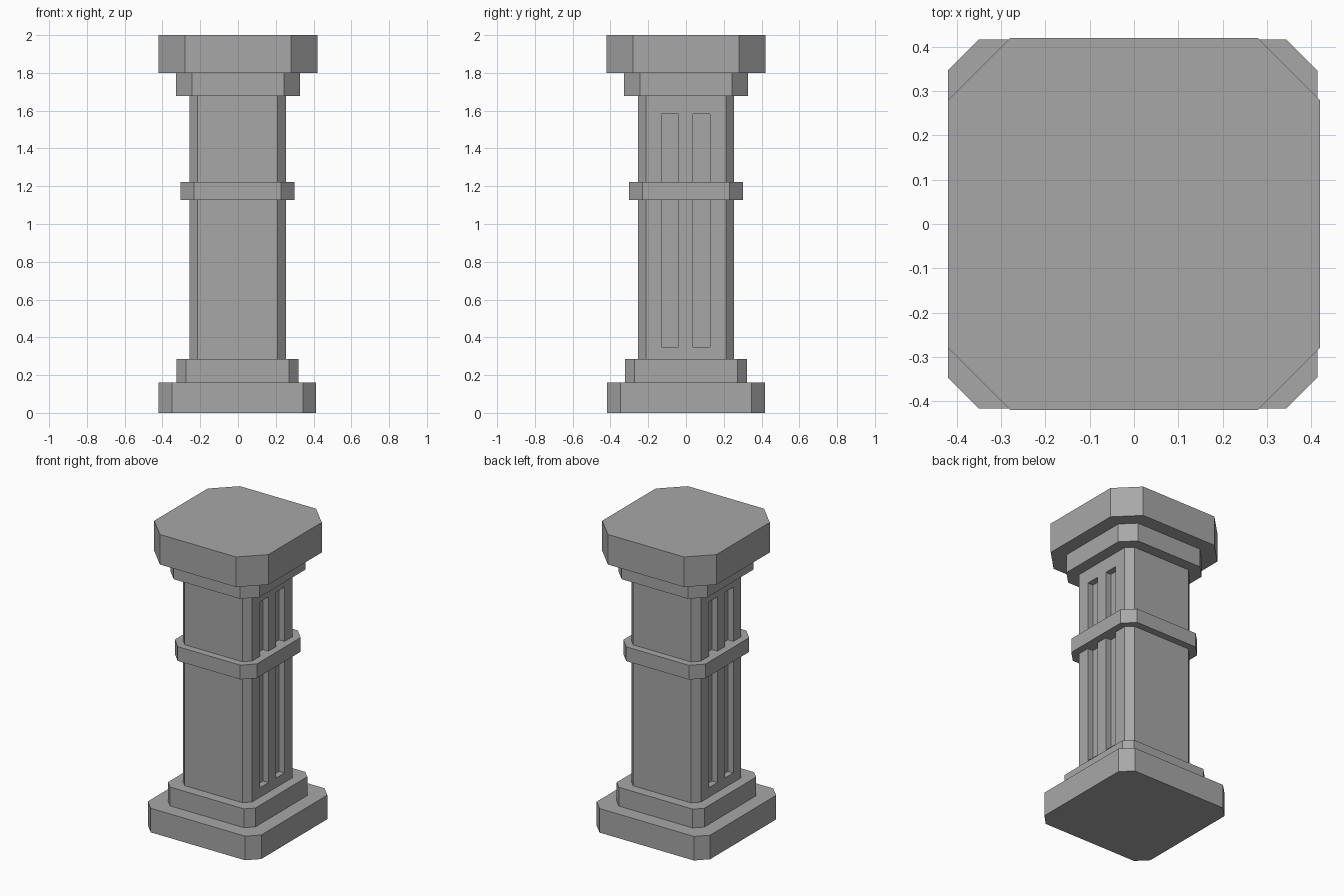
import bpy, bmesh

if "Cube" in bpy.data.objects:
    bpy.data.objects.remove(bpy.data.objects["Cube"])

stone = bpy.data.materials.new("stone")
stone.diffuse_color = (0.39, 0.39, 0.39, 1)
stone.use_nodes = True
stone.node_tree.nodes["Principled BSDF"].inputs["Base Color"].default_value = stone.diffuse_color


def finish(name, bm):
    bmesh.ops.recalc_face_normals(bm, faces=bm.faces)
    mesh = bpy.data.meshes.new(name)
    bm.to_mesh(mesh)
    bm.free()
    mesh.materials.append(stone)
    obj = bpy.data.objects.new(name, mesh)
    bpy.context.collection.objects.link(obj)
    return obj


def slab(name, half, chamfer, z0, z1, cx=0.0):
    """Square block with chamfered vertical corners."""
    h, k = half, half - chamfer
    outline = [(k, -h), (h, -k), (h, k), (k, h), (-k, h), (-h, k), (-h, -k), (-k, -h)]
    bm = bmesh.new()
    face = bm.faces.new([bm.verts.new((x + cx, y, z0)) for x, y in outline])
    top = bmesh.ops.extrude_face_region(bm, geom=[face])
    verts = [v for v in top["geom"] if isinstance(v, bmesh.types.BMVert)]
    bmesh.ops.translate(bm, verts=verts, vec=(0, 0, z1 - z0))
    # extrusion may drop the source face, so close any open end
    bmesh.ops.holes_fill(bm, edges=[e for e in bm.edges if e.is_boundary], sides=0)
    return finish(name, bm)


# Stepped base
slab("base_plinth", 0.417, 0.07, 0.0, 0.16, -0.003)
slab("base_step", 0.322, 0.05, 0.16, 0.285, -0.003)

# Shaft
shaft = slab("shaft", 0.255, 0.043, 0.285, 1.677, -0.002)

# Collar and stepped capital
slab("collar_band", 0.302, 0.072, 1.127, 1.222, -0.002)
slab("capital_step", 0.328, 0.085, 1.677, 1.80)
slab("capital_top", 0.42, 0.14, 1.80, 2.0)

# Two recessed flutes on the left and right faces
depth = 0.04
bm = bmesh.new()
for side in (-1, 1):
    for y in (-0.086, 0.083):
        box = bmesh.ops.create_cube(bm, size=1)["verts"]
        bmesh.ops.scale(bm, verts=box, vec=(2 * depth, 0.09, 1.235))
        bmesh.ops.translate(bm, verts=box, vec=(side * 0.255 - 0.002, y, 0.9655))
cutter = finish("flute_cutter", bm)
cutter.hide_render = True
cutter.hide_viewport = True

cut = shaft.modifiers.new("flutes", "BOOLEAN")
cut.operation = "DIFFERENCE"
cut.solver = "EXACT"
cut.object = cutter
